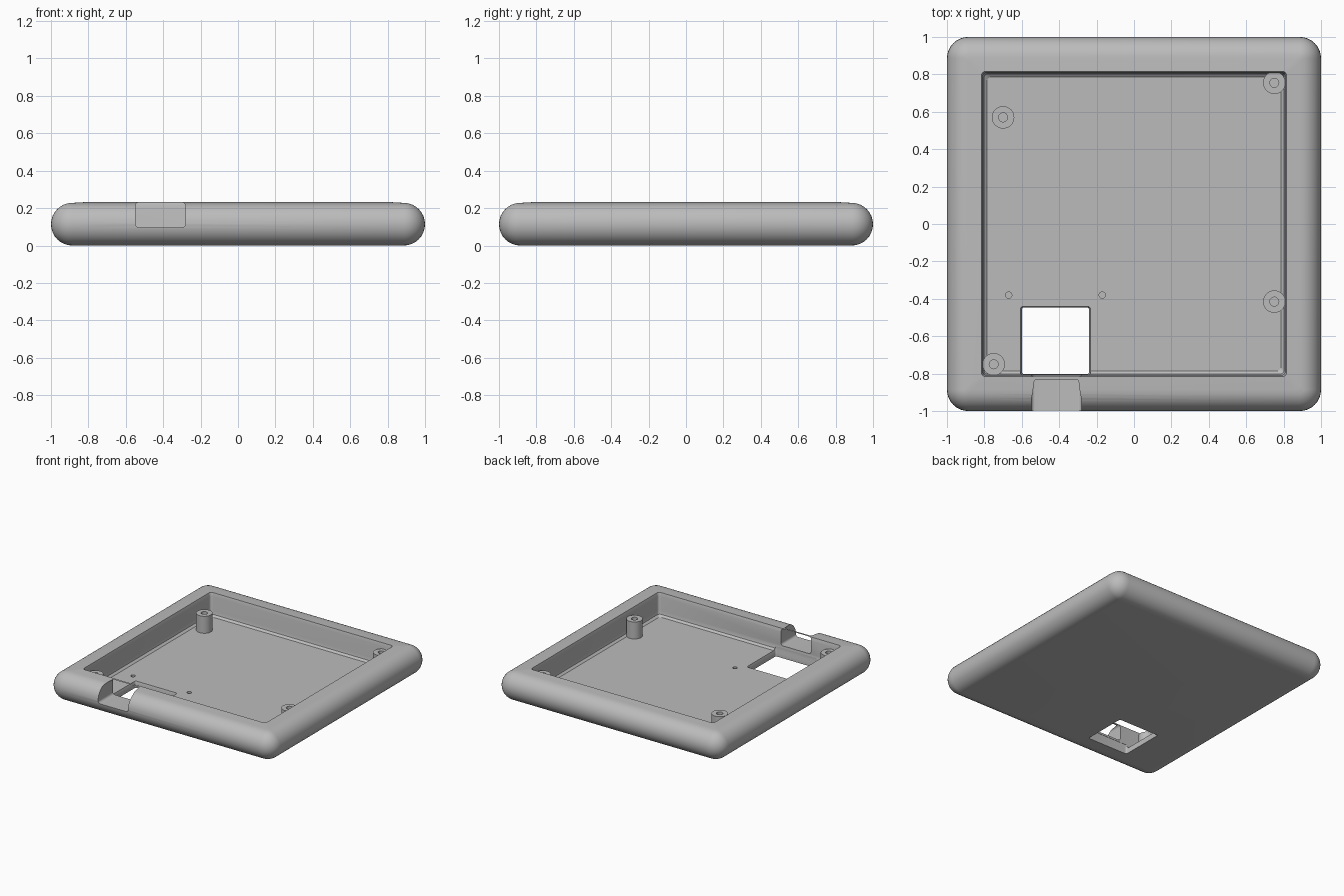
import bpy, bmesh, math

cube = bpy.data.objects.get("Cube")
if cube:
    bpy.data.objects.remove(cube, do_unlink=True)

grey = bpy.data.materials.new("plain grey plastic")
grey.use_nodes = True
grey.diffuse_color = (0.5, 0.5, 0.5, 1)
grey.node_tree.nodes["Principled BSDF"].inputs["Base Color"].default_value = (0.5, 0.5, 0.5, 1)


def outline(hx, hy, r, steps=8):
    """Rounded rectangle, or a circle when r equals both half sizes."""
    pts = []
    for q, (sx, sy) in enumerate(((1, 1), (-1, 1), (-1, -1), (1, -1))):
        for i in range(steps + 1):
            a = (q + i / steps) * math.pi / 2
            pts.append((sx * (hx - r) + r * math.cos(a), sy * (hy - r) + r * math.sin(a)))
    return pts


def loft(name, rings, centre=(0, 0, 0), turn=0):
    """Closed solid through rings of (half x, half y, corner radius, height)."""
    bm = bmesh.new()
    loops = [[bm.verts.new((x, y, z)) for x, y in outline(hx, hy, r)] for hx, hy, r, z in rings]
    n = len(loops[0])
    for a, b in zip(loops, loops[1:]):
        for i in range(n):
            j = (i + 1) % n
            bm.faces.new((a[i], a[j], b[j], b[i]))
    bm.faces.new(loops[0][::-1])
    bm.faces.new(loops[-1])
    bmesh.ops.remove_doubles(bm, verts=bm.verts, dist=0.0001)
    bmesh.ops.recalc_face_normals(bm, faces=bm.faces)
    me = bpy.data.meshes.new(name)
    bm.to_mesh(me)
    bm.free()
    me.materials.append(grey)
    ob = bpy.data.objects.new(name, me)
    ob.location = centre
    ob.rotation_euler.x = turn
    bpy.context.collection.objects.link(ob)
    return ob


def select(ob):
    bpy.ops.object.select_all(action="DESELECT")
    ob.select_set(True)
    bpy.context.view_layer.objects.active = ob


def smooth(ob):
    select(ob)
    bpy.ops.object.shade_smooth_by_angle(angle=math.radians(30))


def cut(ob, cutter):
    cutter.hide_render = True
    mod = ob.modifiers.new("cut", "BOOLEAN")
    mod.operation = "DIFFERENCE"
    mod.solver = "EXACT"
    mod.object = cutter
    select(ob)
    bpy.ops.object.modifier_apply(modifier=mod.name)
    bpy.data.objects.remove(cutter, do_unlink=True)


# Tray: half-round outer edge, gently rising rim, straight inner wall, floor
EDGE, R, FLOOR = 0.886, 0.114, 0.05
profile = []
for i in range(17):
    a = math.pi * (i / 16 - 0.5)
    profile.append((EDGE + R * math.cos(a), R + R * math.sin(a)))
profile += [(0.815, 0.232), (0.808, 0.205), (0.808, 0.09), (0.802, 0.064), (0.785, FLOOR)]
tray = loft("tray", [(h, h, max(h - EDGE, 0.02), z) for h, z in profile])

# Square window through the floor
cut(tray, loft("window_cutter", [(0.18, 0.178, 0.012, -0.05), (0.18, 0.178, 0.012, 0.03),
                                 (0.188, 0.184, 0.015, 0.052), (0.188, 0.184, 0.015, 0.08)],
               (-0.42, -0.624, 0)))

# Cable notch through the front wall
cut(tray, loft("notch_cutter", [(0.134, 0.067, 0.02, -0.15), (0.134, 0.067, 0.02, 0.15)],
               (-0.415, -0.92, 0.164), math.pi / 2))

# Two blind pin holes in the floor
for x in (-0.67, -0.17):
    cut(tray, loft("pin_hole_cutter", [(0.017, 0.017, 0.017, 0.02), (0.017, 0.017, 0.017, 0.1)],
                   (x, -0.38, 0)))
smooth(tray)

# Hollow screw posts
for i, (x, y) in enumerate(((0.75, 0.755), (-0.70, 0.57), (0.75, -0.415), (-0.75, -0.75))):
    tube = [(0.06, 0.04), (0.06, 0.187), (0.024, 0.187), (0.024, 0.06)]
    smooth(loft(f"screw_post_{i + 1}", [(r, r, r, z) for r, z in tube], (x, y, 0)))
